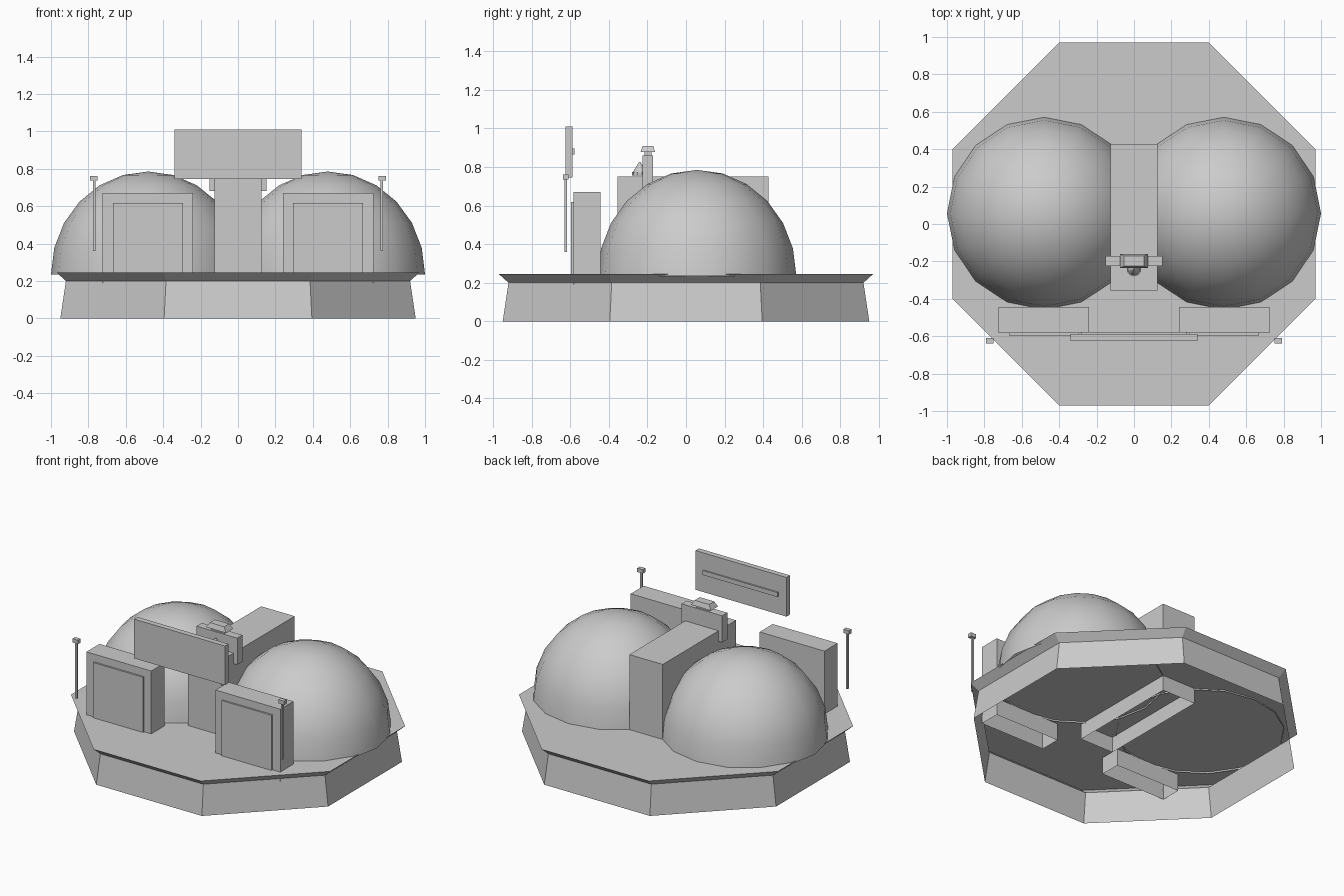
import bpy, bmesh, math
from mathutils import Matrix

if "Cube" in bpy.data.objects:
    bpy.data.objects.remove(bpy.data.objects["Cube"])

grey = bpy.data.materials.new("plain grey")
grey.diffuse_color = (0.6, 0.6, 0.6, 1)
grey.use_nodes = True
grey.node_tree.nodes["Principled BSDF"].inputs["Base Color"].default_value = grey.diffuse_color


def finish(name, bm, smooth=False):
    bmesh.ops.recalc_face_normals(bm, faces=bm.faces)
    me = bpy.data.meshes.new(name)
    bm.to_mesh(me)
    bm.free()
    me.materials.append(grey)
    for p in me.polygons:
        p.use_smooth = smooth
    ob = bpy.data.objects.new(name, me)
    bpy.context.collection.objects.link(ob)
    return ob


def box(name, x, y, z, open_bottom=False, taper=1.0):
    """Box from (min, max) ranges, optionally bottomless or narrowed at the top."""
    bm = bmesh.new()
    bmesh.ops.create_cube(bm, size=1)
    for v in bm.verts:
        if v.co.z > 0:
            v.co.x *= taper
            v.co.y *= taper
    if open_bottom:
        low = [f for f in bm.faces if f.calc_center_median().z < -0.4]
        bmesh.ops.delete(bm, geom=low, context='FACES_ONLY')
    for v in bm.verts:
        for i, (a, b) in enumerate((x, y, z)):
            v.co[i] = (a + b) / 2 + v.co[i] * (b - a)
    return finish(name, bm)


def cone(name, r1, r2, x, y, z0, z1):
    bm = bmesh.new()
    bmesh.ops.create_cone(bm, cap_ends=True, segments=10, radius1=r1, radius2=r2,
                          depth=z1 - z0,
                          matrix=Matrix.Translation((x, y, (z0 + z1) / 2)))
    return finish(name, bm)


# Octagonal base: flared skirt, overhanging rim and deck, open underneath
bm = bmesh.new()
rings = []
for half, side, z in ((0.95, 0.395, 0), (0.92, 0.385, 0.2), (0.97, 0.4, 0.245)):
    pts = [(half, -side), (half, side), (side, half), (-side, half),
           (-half, side), (-half, -side), (-side, -half), (side, -half)]
    rings.append([bm.verts.new((px, py, z)) for px, py in pts])
for lo, hi in zip(rings, rings[1:]):
    for i in range(8):
        j = (i + 1) % 8
        bm.faces.new((lo[i], lo[j], hi[j], hi[i]))
bm.faces.new(rings[-1])
finish("octagon_base", bm)

# Central block between the domes
box("central_block", (-0.125, 0.125), (-0.355, 0.427), (0.14, 0.752), open_bottom=True)

for s, side in ((-1, "left"), (1, "right")):
    def span(a, b):
        return tuple(sorted((s * a, s * b)))

    # Dome shell
    bm = bmesh.new()
    bmesh.ops.create_uvsphere(bm, u_segments=16, v_segments=12, radius=1)
    bmesh.ops.delete(bm, geom=[v for v in bm.verts if v.co.z < -0.01], context='VERTS')
    for v in bm.verts:
        v.co = (s * 0.48 + v.co.x * 0.52, 0.057 + v.co.y * 0.515, 0.235 + v.co.z * 0.55)
    finish(side + "_dome", bm, smooth=True)

    # Entrance block with raised door panel
    box(side + "_entrance", span(0.24, 0.725), (-0.584, -0.444), (0.13, 0.67),
        open_bottom=True)
    box(side + "_door_panel", span(0.293, 0.667), (-0.596, -0.58), (0.24, 0.618))

    # Floating lamp post with square cap
    box(side + "_lamp_post", span(0.763, 0.776), (-0.631, -0.617), (0.36, 0.74))
    box(side + "_lamp_cap", span(0.75, 0.792), (-0.638, -0.61), (0.736, 0.762))

    # Saddle leg hanging over the central block
    box(side + "_saddle_leg", span(0.125, 0.152), (-0.225, -0.17), (0.68, 0.86))

# Sign board with a bar on its back
box("sign_board", (-0.34, 0.34), (-0.625, -0.588), (0.745, 1.01))
box("sign_back_bar", (-0.28, 0.28), (-0.59, -0.578), (0.865, 0.895))

# Saddle beam, roof cap and small bell
box("saddle_beam", (-0.126, 0.126), (-0.225, -0.17), (0.75, 0.86))
box("cap_neck", (-0.05, 0.05), (-0.215, -0.18), (0.85, 0.885))
box("roof_cap", (-0.075, 0.075), (-0.235, -0.16), (0.878, 0.91), taper=0.72)
cone("bell_rim", 0.04, 0.04, 0, -0.24, 0.755, 0.775)
cone("bell", 0.034, 0.004, 0, -0.24, 0.775, 0.825)
